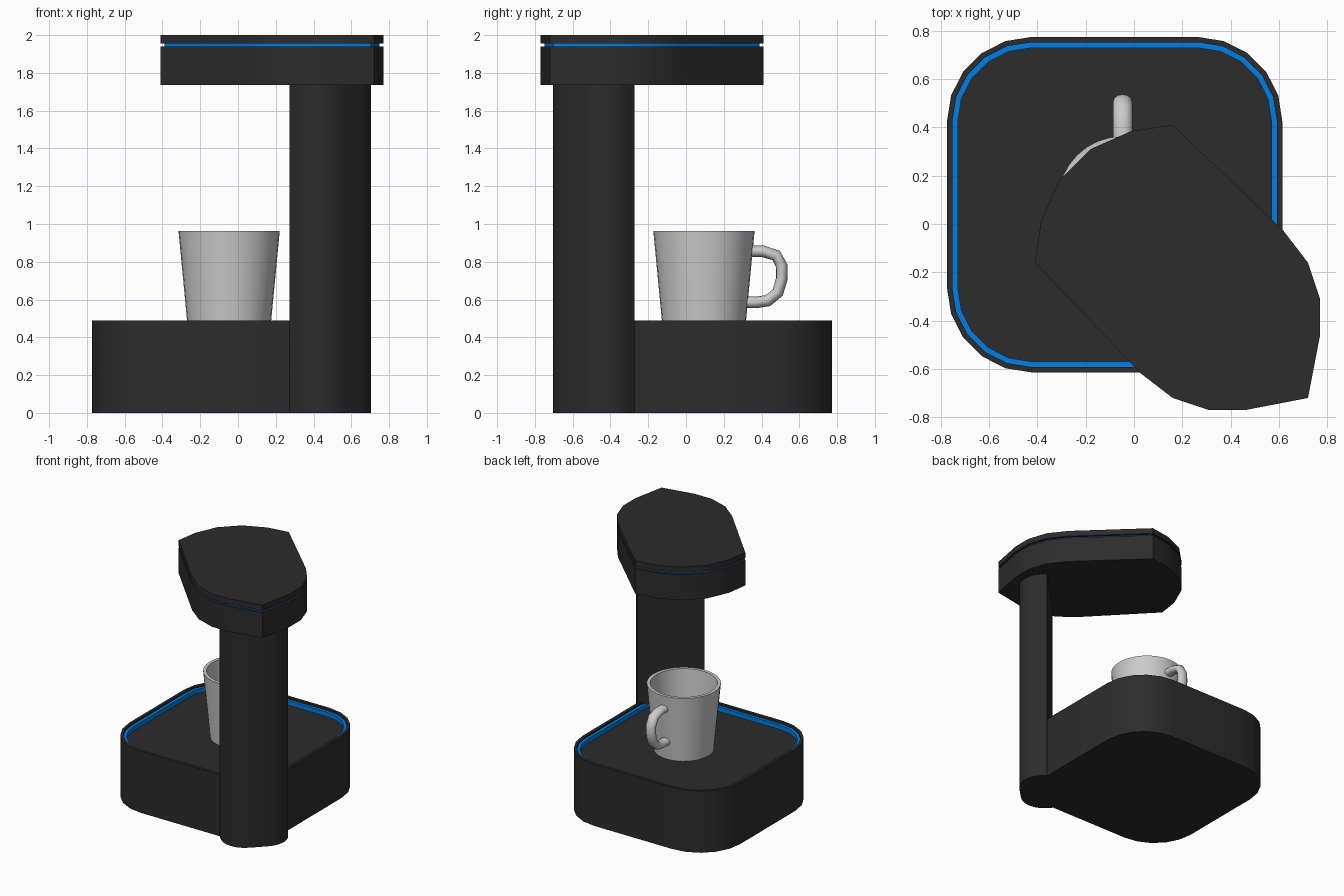
import bpy
from math import sin, cos, pi, radians
from mathutils import Vector

if "Cube" in bpy.data.objects:
    bpy.data.objects.remove(bpy.data.objects["Cube"])


def material(name, rgb):
    m = bpy.data.materials.new(name)
    m.diffuse_color = (*rgb, 1)
    m.use_nodes = True
    m.node_tree.nodes["Principled BSDF"].inputs["Base Color"].default_value = m.diffuse_color
    return m


DARK = material("dark_plastic", (0.025, 0.025, 0.025))
BLUE = material("blue_light", (0.0, 0.21, 0.78))


def loft(name, rings, mat=None, cap=True, closed=False, angle=30):
    """Skin a list of equally long 3D rings."""
    n = len(rings[0])
    verts = [p for r in rings for p in r]
    m = len(rings)
    faces = [(i * n + j, i * n + (j + 1) % n,
              (i + 1) % m * n + (j + 1) % n, (i + 1) % m * n + j)
             for i in range(m if closed else m - 1) for j in range(n)]
    if cap and not closed:
        faces += [tuple(reversed(range(n))), tuple(range((m - 1) * n, m * n))]
    me = bpy.data.meshes.new(name)
    me.from_pydata(verts, [], faces)
    ob = bpy.data.objects.new(name, me)
    bpy.context.collection.objects.link(ob)
    if mat:
        me.materials.append(mat)
    bpy.ops.object.select_all(action='DESELECT')
    ob.select_set(True)
    bpy.context.view_layer.objects.active = ob
    bpy.ops.object.mode_set(mode='EDIT')
    bpy.ops.mesh.select_all(action='SELECT')
    bpy.ops.mesh.normals_make_consistent(inside=False)
    bpy.ops.object.mode_set(mode='OBJECT')
    bpy.ops.object.shade_smooth_by_angle(angle=radians(angle))
    return ob


def at(loop, z):
    return [(x, y, z) for x, y in loop]


def rounded(cx, cy, half, r, seg):
    """Rounded square outline, counter-clockwise."""
    pts = []
    for k, (sx, sy) in enumerate([(1, 1), (-1, 1), (-1, -1), (1, -1)]):
        for s in range(seg + 1):
            a = (k + s / seg) * pi / 2
            pts.append((cx + sx * (half - r) + r * cos(a),
                        cy + sy * (half - r) + r * sin(a)))
    return pts


def inset(loop, d):
    """Shrink a counter-clockwise outline by d."""
    out = []
    for i, p in enumerate(loop):
        a, b, c = Vector(loop[i - 1]), Vector(p), Vector(loop[(i + 1) % len(loop)])
        e, f = (b - a).normalized(), (c - b).normalized()
        n1, n2 = Vector((-e.y, e.x)), Vector((-f.y, f.x))
        out.append(tuple(b + (n1 + n2) * (d / (1 + n1.dot(n2)))))
    return out


# Base: tray with a thin raised rim
def base_loop(d):
    return rounded(-0.08, 0.08, 0.694 - d, 0.35 - d, 5)


FLOOR, TOP = 0.44, 0.49
loft("base", [at(base_loop(0), 0), at(base_loop(0), TOP),
              at(base_loop(0.022), TOP), at(base_loop(0.022), FLOOR)], DARK)

# Blue light strip inside the rim
loft("base_light", [at(base_loop(0.022), FLOOR), at(base_loop(0.022), 0.475),
                    at(base_loop(0.045), 0.475), at(base_loop(0.045), FLOOR)],
     BLUE, closed=True)

# Column: flat towards the mug, rounded outwards (u across, v outwards)
W, V_IN, V_OUT, R = 0.245, -0.058, 0.165, 0.174
side = [(W, V_IN)] + [(W - R + R * cos(a), V_OUT - R + R * sin(a))
                      for a in (pi / 2 * k / 6 for k in range(7))]
section = side + [(-u, v) for u, v in reversed(side)]
S = 0.5 ** 0.5
plan = [(0.4875 + (u + v) * S, -0.4875 + (u - v) * S) for u, v in section]
loft("column", [at(plan, z) for z in (0, 1.737)], DARK)

# Head: half outline mirrored over the diagonal x = -y
half = [(0.72, -0.72), (0.77, -0.46), (0.77, -0.31), (0.72, -0.16),
        (0.62, -0.03), (0.16, 0.41), (-0.01, 0.385), (-0.18, 0.31)]
head = half + [(-y, -x) for x, y in reversed(half[1:])]
loft("head", [at(head, 1.737), at(head, 1.94)], DARK)
core = inset(head, 0.02)
loft("head_light", [at(core, 1.94), at(core, 1.956)], BLUE)
loft("head_cap", [at(head, 1.956), at(head, 2.0)], DARK)

# Mug: turned wall with a hollow inside
MX, MY = -0.047, 0.095


def circle(r, z, n=32):
    return [(MX + r * cos(2 * pi * i / n), MY + r * sin(2 * pi * i / n), z)
            for i in range(n)]


loft("mug", [circle(0.218, FLOOR), circle(0.268, 0.963),
             circle(0.243, 0.963), circle(0.2, FLOOR + 0.03)])

# Mug handle: oval section swept along a path in the y-z plane
path = [Vector(p) for p in [(0.33, 0.855), (0.41, 0.855), (0.478, 0.833),
                            (0.506, 0.78), (0.507, 0.71), (0.486, 0.637),
                            (0.433, 0.594), (0.37, 0.585), (0.305, 0.585)]]
rings = []
for i, p in enumerate(path):
    t = (path[min(i + 1, len(path) - 1)] - path[max(i - 1, 0)]).normalized()
    rings.append([(MX + 0.04 * cos(a), p.x - t.y * 0.031 * sin(a),
                   p.y + t.x * 0.031 * sin(a))
                  for a in (2 * pi * k / 12 for k in range(12))])
loft("mug_handle", rings, angle=50)
